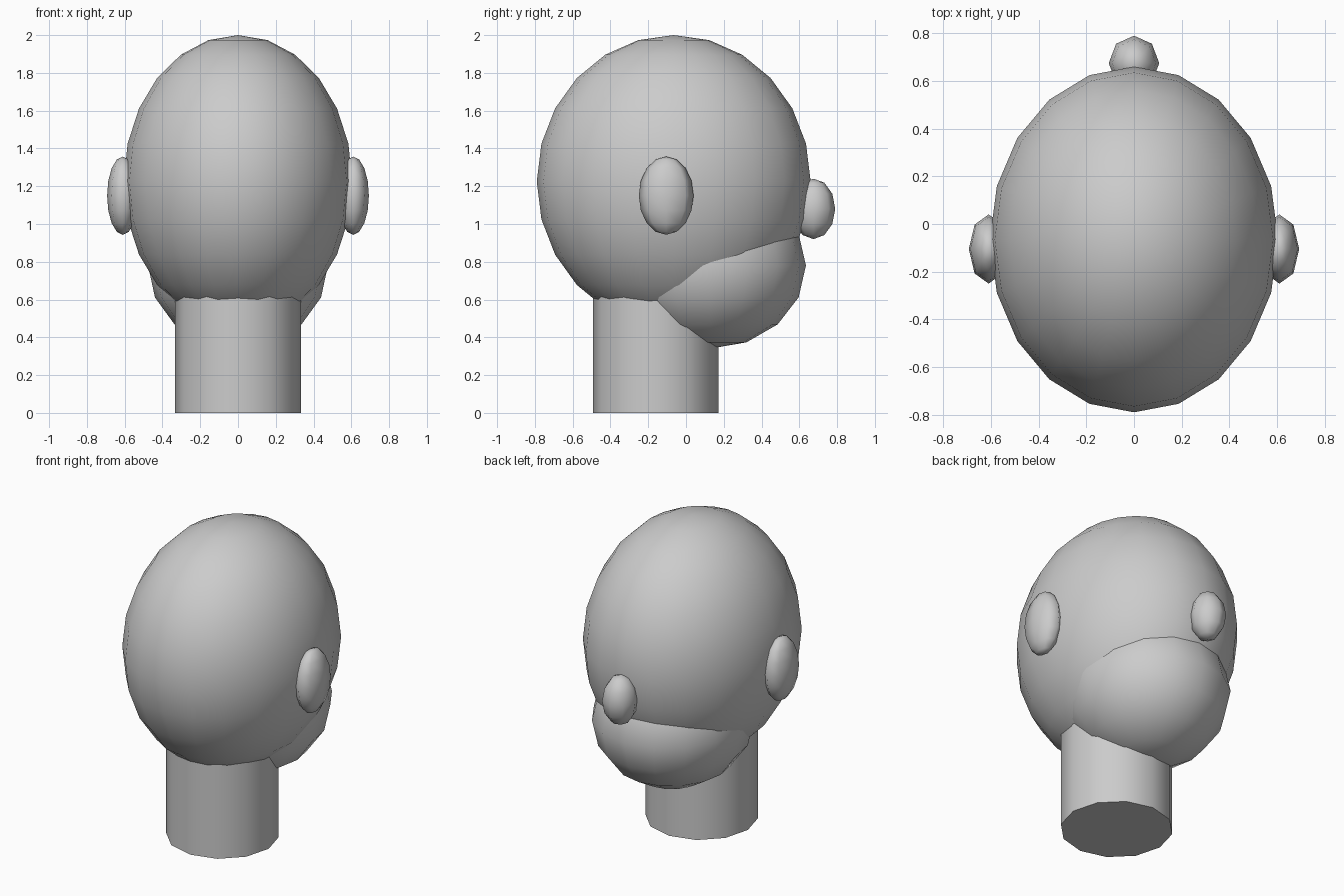
import bpy

if "Cube" in bpy.data.objects:
    bpy.data.objects.remove(bpy.data.objects["Cube"])


def ellipsoid(name, center, radii, segments, rings):
    bpy.ops.mesh.primitive_uv_sphere_add(segments=segments, ring_count=rings, radius=1, location=center)
    ob = bpy.context.object
    ob.name = name
    ob.scale = radii
    bpy.ops.object.transform_apply(location=False, rotation=False, scale=True)
    bpy.ops.object.shade_smooth()
    return ob


# Skull and jaw
ellipsoid("skull", (0, -0.065, 1.225), (0.605, 0.725, 0.775), 20, 12)
ellipsoid("jaw", (0, 0.125, 0.78), (0.476, 0.51, 0.44), 16, 8)

# Nose
ellipsoid("nose", (0, 0.675, 1.08), (0.106, 0.115, 0.16), 8, 6)

# Pair of ears
for side, name in ((-1, "ear_left"), (1, "ear_right")):
    ellipsoid(name, (side * 0.61, -0.105, 1.15), (0.083, 0.145, 0.207), 8, 8)

# Neck, running up inside the skull
bpy.ops.mesh.primitive_cylinder_add(vertices=12, radius=0.333, depth=0.8, location=(0, -0.16, 0.4))
neck = bpy.context.object
neck.name = "neck"
bpy.ops.object.shade_smooth_by_angle(angle=0.7)
